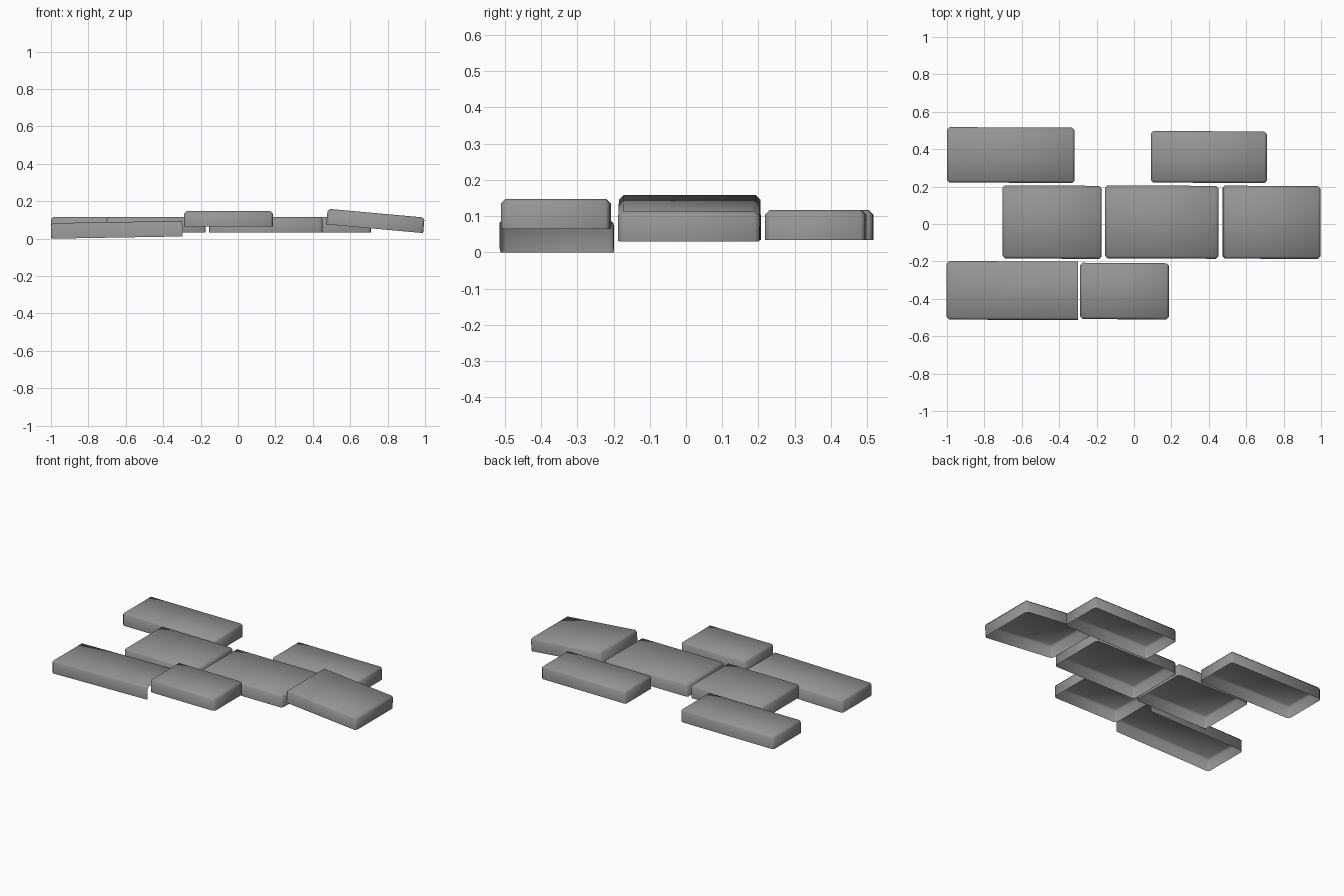
import bpy, bmesh

if "Cube" in bpy.data.objects:
    bpy.data.objects.remove(bpy.data.objects["Cube"])

HEIGHT = 0.083
BEVEL = 0.013

stone = bpy.data.materials.new("dark_stone")
stone.diffuse_color = (0.3, 0.3, 0.3, 1.0)
stone.use_nodes = True
stone.node_tree.nodes["Principled BSDF"].inputs["Base Color"].default_value = stone.diffuse_color


def paver(name, x0, x1, y0, y1, z_left, z_right, skew=0.0, open_end=False):
    """Hollow slab with no underside; skew drops the right end slightly in y."""
    bm = bmesh.new()
    bmesh.ops.create_cube(bm, size=1.0)
    bm.normal_update()
    drop = [f for f in bm.faces if f.normal.z < -0.5
            or (open_end and f.normal.x > 0.5)]
    bmesh.ops.delete(bm, geom=drop, context='FACES')
    lean = (z_right - z_left) / (x1 - x0) * HEIGHT
    for v in bm.verts:
        u, w, t = (c + 0.5 for c in v.co)
        v.co = (x0 + (x1 - x0) * u - lean * t,
                y0 + (y1 - y0) * w - skew * u,
                z_left + (z_right - z_left) * u + HEIGHT * t)
    # chamfer the top rim and the upright corners
    edges = [e for e in bm.edges if not e.is_boundary]
    bmesh.ops.bevel(bm, geom=edges, offset=BEVEL, offset_type='OFFSET',
                    segments=1, profile=0.5, affect='EDGES')
    for f in bm.faces:
        f.smooth = True
    me = bpy.data.meshes.new(name)
    bm.to_mesh(me)
    bm.free()
    me.materials.append(stone)
    ob = bpy.data.objects.new(name, me)
    bpy.context.collection.objects.link(ob)
    return ob


# back row
paver("back_left_stone", -1.0, -0.318, 0.222, 0.518, 0.034, 0.034, 0.003)
paver("back_right_stone", 0.09, 0.71, 0.222, 0.498, 0.034, 0.034, 0.004)
# middle row, right stone tipped downward
paver("middle_left_stone", -0.703, -0.173, -0.184, 0.207, 0.034, 0.034, 0.003)
paver("middle_stone", -0.155, 0.452, -0.184, 0.206, 0.034, 0.034, 0.002)
paver("middle_right_stone", 0.472, 0.99, -0.185, 0.205, 0.077, 0.030, 0.002)
# front row, left stone left open at its inner end
paver("front_left_stone", -1.0, -0.297, -0.511, -0.198, 0.0, 0.012, 0.003, open_end=True)
paver("front_right_stone", -0.288, 0.186, -0.508, -0.207, 0.065, 0.065, 0.003)
